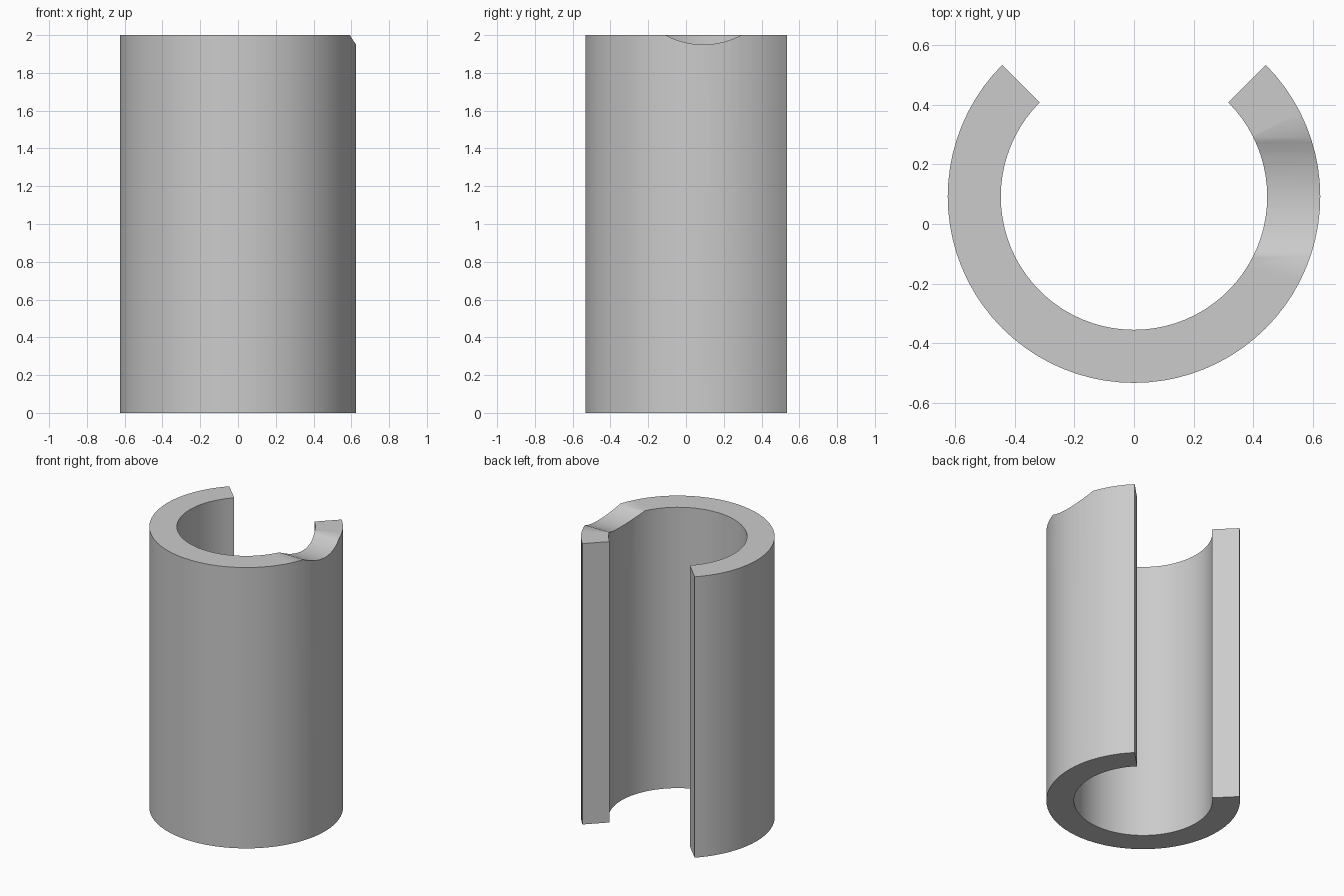
import bpy
import bmesh
from math import cos, sin, pi, radians
from mathutils import Matrix, Vector

if "Cube" in bpy.data.objects:
    bpy.data.objects.remove(bpy.data.objects["Cube"], do_unlink=True)

HEIGHT = 2.0
OUTER, INNER = 0.625, 0.447
CENTRE_Y = 0.092
STEPS = 60
NOTCH_RADIUS, NOTCH_DEPTH = 0.425, 0.05

# Material
grey = bpy.data.materials.new("plain_grey")
grey.use_nodes = True
colour = (0.6, 0.6, 0.6, 1.0)
grey.diffuse_color = colour
grey.node_tree.nodes["Principled BSDF"].inputs["Base Color"].default_value = colour


def make_object(name, bm):
    bmesh.ops.recalc_face_normals(bm, faces=bm.faces[:])
    mesh = bpy.data.meshes.new(name)
    bm.to_mesh(mesh)
    bm.free()
    mesh.materials.append(grey)
    obj = bpy.data.objects.new(name, mesh)
    bpy.context.collection.objects.link(obj)
    return obj


def arc(radius):
    # Three quarter arc, open towards the back
    angles = [radians(-225 + 270 * i / STEPS) for i in range(STEPS + 1)]
    return [(radius * cos(a), CENTRE_Y + radius * sin(a), 0) for a in angles]


# Split sleeve: C-shaped profile extruded upwards
bm = bmesh.new()
profile = arc(OUTER) + arc(INNER)[::-1]
face = bm.faces.new([bm.verts.new(p) for p in profile])
top = bmesh.ops.extrude_face_region(bm, geom=[face])["geom"]
bmesh.ops.translate(bm, vec=Vector((0, 0, HEIGHT)),
                    verts=[v for v in top if isinstance(v, bmesh.types.BMVert)])
sleeve = make_object("split_sleeve", bm)

# Shallow round notch across the top of the left wall
bm = bmesh.new()
place = (Matrix.Translation((0.6, CENTRE_Y, HEIGHT + NOTCH_RADIUS - NOTCH_DEPTH))
         @ Matrix.Rotation(pi / 2, 4, 'Y'))
bmesh.ops.create_cone(bm, cap_ends=True, segments=128, radius1=NOTCH_RADIUS,
                      radius2=NOTCH_RADIUS, depth=0.8, matrix=place)
cutter = make_object("notch_cutter", bm)
cutter.hide_render = True

cut = sleeve.modifiers.new("notch", 'BOOLEAN')
cut.operation = 'DIFFERENCE'
cut.solver = 'EXACT'
cut.object = cutter

bpy.ops.object.select_all(action='DESELECT')
sleeve.select_set(True)
bpy.context.view_layer.objects.active = sleeve
bpy.ops.object.modifier_apply(modifier=cut.name)
bpy.data.objects.remove(cutter, do_unlink=True)

# Smooth walls with crisp rims
bpy.ops.object.shade_smooth_by_angle(angle=radians(35))
